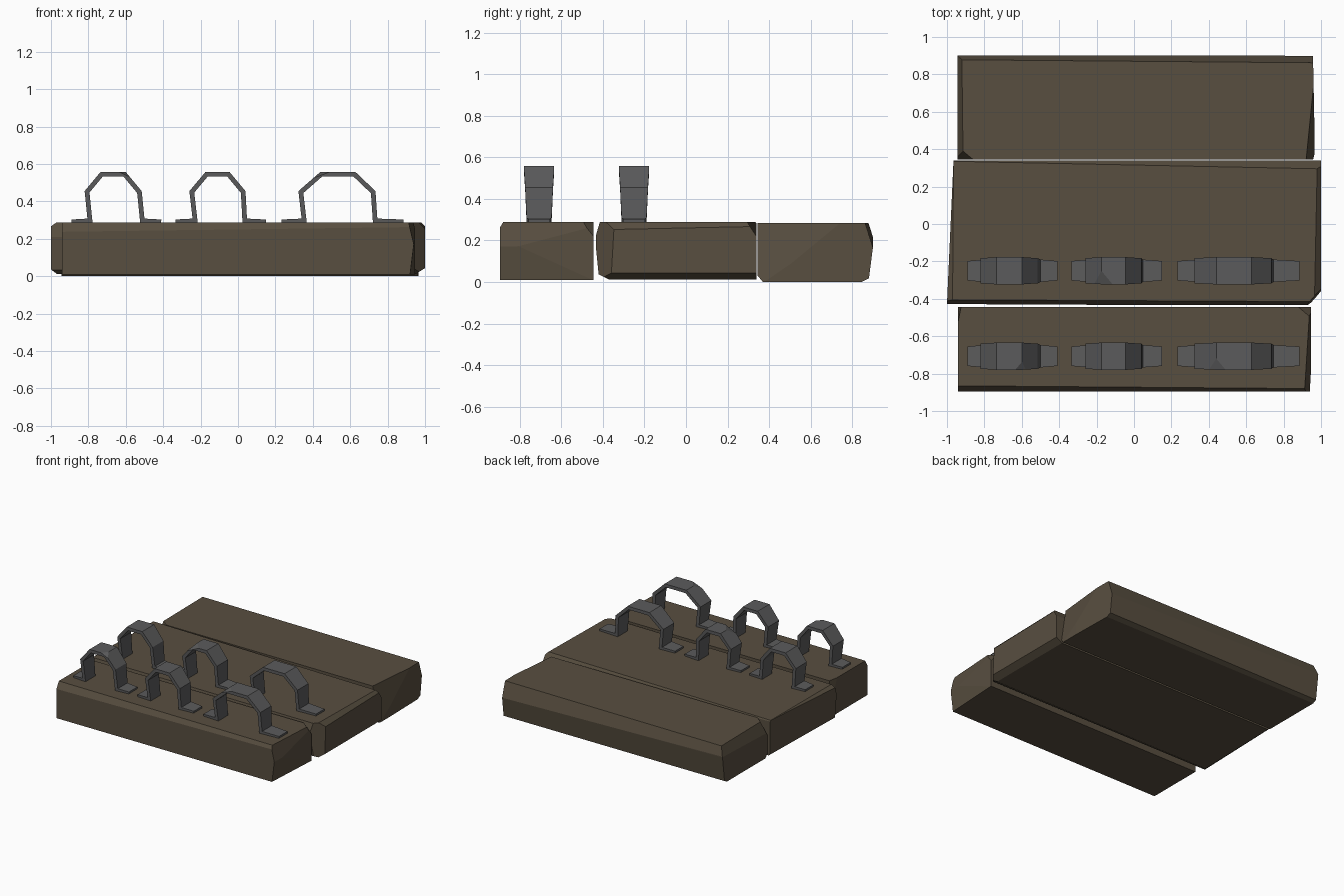
import bpy, bmesh
from mathutils import Vector

if "Cube" in bpy.data.objects:
    bpy.data.objects.remove(bpy.data.objects["Cube"])


def material(name, col):
    m = bpy.data.materials.new(name)
    m.diffuse_color = (*col, 1)
    m.use_nodes = True
    m.node_tree.nodes["Principled BSDF"].inputs["Base Color"].default_value = m.diffuse_color
    return m


WOOD = material("dark_brown_wood", (0.098, 0.077, 0.051))
IRON = material("dark_grey_iron", (0.105, 0.105, 0.107))


def finish(bm, name, mat):
    bmesh.ops.recalc_face_normals(bm, faces=bm.faces[:])
    me = bpy.data.meshes.new(name)
    bm.to_mesh(me)
    bm.free()
    me.materials.append(mat)
    ob = bpy.data.objects.new(name, me)
    bpy.context.collection.objects.link(ob)
    return ob


def slice_off(bm, a, b, c, inside):
    """Cut along the plane a, b, c and keep the side holding 'inside'."""
    a, b, c = Vector(a), Vector(b), Vector(c)
    n = (b - a).cross(c - a).normalized()
    if n.dot(Vector(inside) - a) > 0:
        n = -n
    r = bmesh.ops.bisect_plane(bm, geom=bm.verts[:] + bm.edges[:] + bm.faces[:],
                               dist=1e-5, plane_co=a, plane_no=n, clear_outer=True)
    edges = [e for e in r["geom_cut"] if isinstance(e, bmesh.types.BMEdge) and e.is_boundary]
    if edges:
        bmesh.ops.edgeloop_fill(bm, edges=edges)


def plank(name, x, y, z, cuts):
    """Box between limits, worn down with flat cuts."""
    bm = bmesh.new()
    bmesh.ops.create_cube(bm, size=1)
    for v in bm.verts:
        v.co = [lim[int(c > 0)] for lim, c in zip((x, y, z), v.co)]
    mid = [sum(lim) / 2 for lim in (x, y, z)]
    for cut in cuts:
        slice_off(bm, *cut, mid)
    return finish(bm, name, WOOD)


# Front plank
plank("front_plank", (-0.94, 0.945), (-0.895, -0.445), (0.01, 0.288), [
    ((-0.94, -0.865, 0.288), (0.94, -0.88, 0.288), (0, -0.895, 0.25)),     # front top edge
    ((-0.925, -0.445, 0.288), (-0.94, -0.52, 0.288), (-0.94, -0.445, 0.1)),
    ((0.94, -0.445, 0.288), (0.912, -0.89, 0.288), (0.945, -0.7, 0.2)),    # right end
    ((0.92, -0.89, 0.01), (0.945, -0.45, 0.01), (0.945, -0.89, 0.21)),
    ((0.88, -0.445, 0.288), (0.945, -0.50, 0.288), (0.945, -0.445, 0.22)),
])

# Middle plank
plank("middle_plank", (-1.0, 1.0), (-0.433, 0.34), (0.012, 0.288), [
    ((-0.96, 0.335, 0.288), (0.99, 0.295, 0.288), (0, 0.34, 0.25)),        # back top edge
    ((-0.97, -0.40, 0.288), (-0.965, 0.34, 0.288), (-1.0, -0.2, 0.265)),   # left end
    ((-1.0, -0.43, 0.1), (-0.965, 0.34, 0.1), (-1.0, -0.43, 0.2)),
    ((-0.97, -0.43, 0.012), (-0.95, 0.34, 0.012), (-1.0, -0.2, 0.04)),
    ((-1, -0.405, 0.288), (1, -0.415, 0.288), (0, -0.433, 0.21)),          # front face
    ((-1, -0.41, 0.03), (1, -0.42, 0.03), (0, -0.433, 0.21)),
    ((-1, -0.365, 0.012), (1, -0.37, 0.012), (0, -0.415, 0.035)),
    ((0.93, -0.43, 0.2), (1.0, -0.35, 0.2), (0.935, -0.43, 0.1)),          # right corner
    ((0.965, -0.4, 0.288), (0.98, 0.34, 0.288), (1.0, 0, 0.26)),
    ((0.95, -0.4, 0.012), (0.95, 0.34, 0.012), (0.995, 0, 0.04)),
])

# Back plank
plank("back_plank", (-0.945, 0.965), (0.345, 0.9), (0.0, 0.284), [
    ((-0.94, 0.878, 0.284), (0.96, 0.862, 0.284), (0, 0.9, 0.19)),         # back face
    ((-0.94, 0.875, 0.015), (0.96, 0.88, 0.015), (0, 0.9, 0.19)),
    ((-0.94, 0.845, 0.0), (0.96, 0.845, 0.0), (0, 0.88, 0.018)),
    ((-0.915, 0.45, 0.284), (-0.92, 0.88, 0.284), (-0.945, 0.6, 0.20)),    # left end
    ((-0.86, 0.345, 0.284), (-0.945, 0.415, 0.284), (-0.945, 0.345, 0.17)),
    ((0.957, 0.71, 0.284), (0.925, 0.39, 0.284), (0.96, 0.37, 0.03)),      # right end
    ((0.957, 0.9, 0.2), (0.968, 0.36, 0.2), (0.957, 0.9, 0.0)),
    ((-0.94, 0.37, 0.0), (0.96, 0.37, 0.0), (0, 0.345, 0.03)),             # lower front edge
])

# Strap brackets: outer x positions from left foot tip to right foot tip
HEIGHTS = (0.303, 0.308, 0.455, 0.557, 0.557, 0.455, 0.308, 0.303)
HALF = (0.052, 0.060, 0.067, 0.073, 0.073, 0.067, 0.060, 0.052)
THICK = 0.025
SHAPES = {
    "left": (-0.89, -0.805, -0.82, -0.735, -0.60, -0.515, -0.50, -0.41),
    "centre": (-0.335, -0.243, -0.26, -0.174, -0.045, 0.04, 0.048, 0.15),
    "right": (0.233, 0.34, 0.323, 0.44, 0.628, 0.735, 0.745, 0.885),
}


def inner_path(pts):
    """Mitred offset of the path towards its right-hand side."""
    out = []
    for i, p in enumerate(pts):
        dirs = []
        if i > 0:
            dirs.append((p - pts[i - 1]).normalized())
        if i < len(pts) - 1:
            dirs.append((pts[i + 1] - p).normalized())
        norms = [Vector((d.y, -d.x)) for d in dirs]
        m = sum(norms, Vector((0, 0))).normalized()
        out.append(p + m * THICK / m.dot(norms[0]))
    return out


def bracket(name, xs, yc, chip=None):
    bm = bmesh.new()
    outer = [Vector(p) for p in zip(xs, HEIGHTS)]
    rings = []
    for o, i, h in zip(outer, inner_path(outer), HALF):
        rings.append([bm.verts.new((p.x, yc + s * h, p.y))
                      for p, s in ((o, -1), (o, 1), (i, 1), (i, -1))])
    for a, b in zip(rings, rings[1:]):
        for k in range(4):
            bm.faces.new((a[k], a[(k + 1) % 4], b[(k + 1) % 4], b[k]))
    bm.faces.new(rings[0])
    bm.faces.new(rings[-1][::-1])
    bmesh.ops.recalc_face_normals(bm, faces=bm.faces[:])
    # Chipped front corner at one bend of the crown
    if chip:
        k, size = chip
        v = rings[k][0].co.copy()
        pts = [v + (rings[j][n].co - v).normalized() * d
               for j, n, d in ((k - 1, 0, size), (k + 1, 0, size), (k, 1, size * 1.2))]
        slice_off(bm, *pts, ((xs[3] + xs[4]) / 2, yc, 0.35))
    finish(bm, name, IRON)


CHIPS = {("middle", "centre"): (3, 0.06), ("front", "left"): (4, 0.035),
         ("front", "right"): (3, 0.05)}
for row, yc in (("front", -0.707), ("middle", -0.25)):
    for side, xs in SHAPES.items():
        bracket(f"{row}_{side}_bracket", xs, yc, CHIPS.get((row, side)))
